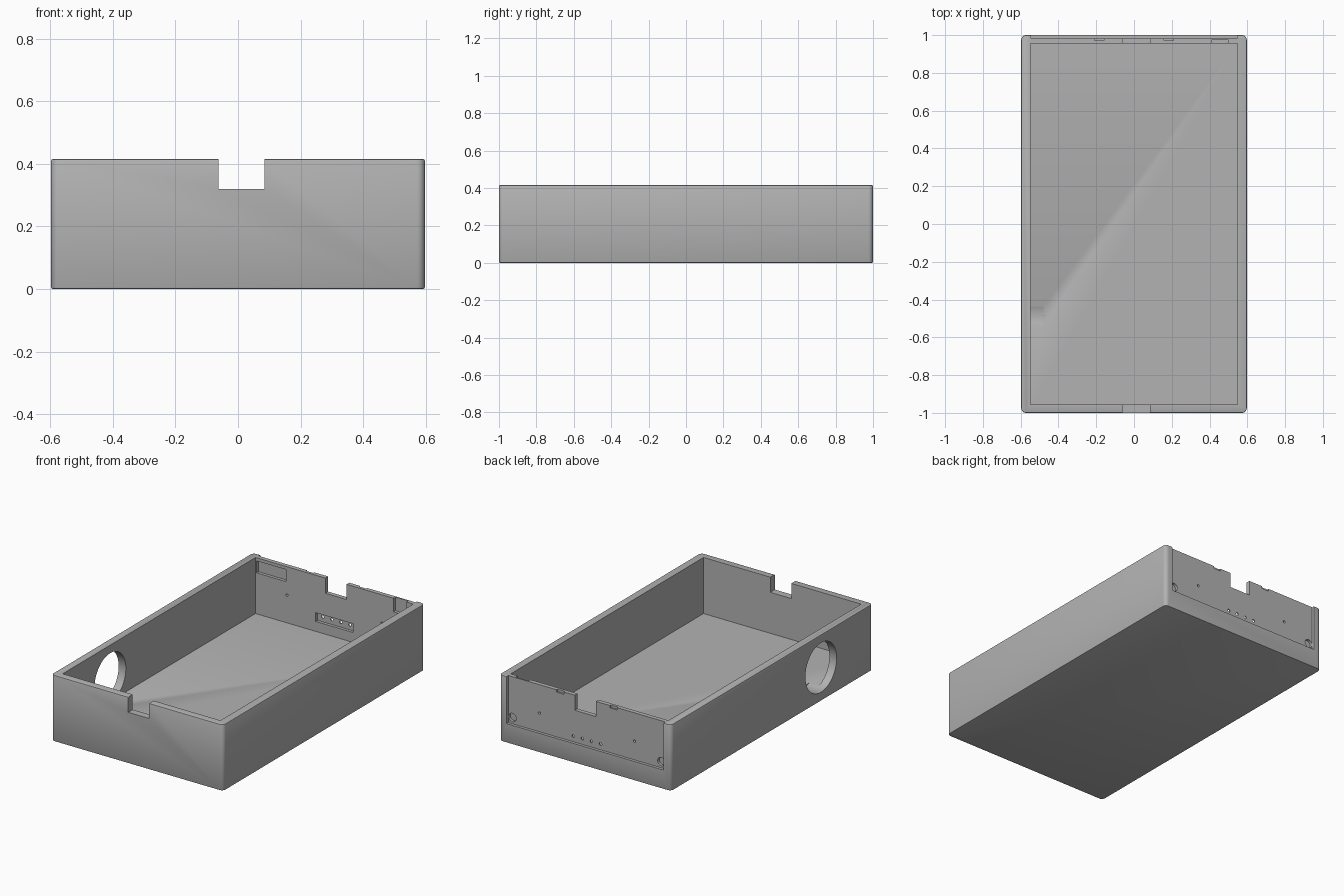
import bpy, bmesh, math
from mathutils import Matrix, Vector

cube = bpy.data.objects.get("Cube")
if cube:
    bpy.data.objects.remove(cube, do_unlink=True)

H = 0.415          # overall height
INNER_Y = 0.955    # inside face of the end walls
RECESS_Y = 0.982   # face of the sunken back panel

grey = bpy.data.materials.new("matte_grey")
grey.use_nodes = True
colour = (0.45, 0.45, 0.45, 1)
grey.diffuse_color = colour
grey.node_tree.nodes["Principled BSDF"].inputs["Base Color"].default_value = colour


def make_object(name, bm):
    mesh = bpy.data.meshes.new(name)
    bm.to_mesh(mesh)
    bm.free()
    mesh.materials.append(grey)
    obj = bpy.data.objects.new(name, mesh)
    bpy.context.collection.objects.link(obj)
    return obj


def block(x, y, z):
    """Box mesh spanning three (low, high) ranges."""
    bm = bmesh.new()
    bmesh.ops.create_cube(bm, size=1)
    bmesh.ops.scale(bm, vec=[b - a for a, b in (x, y, z)], verts=bm.verts)
    bmesh.ops.translate(bm, vec=[(a + b) / 2 for a, b in (x, y, z)], verts=bm.verts)
    return bm


def rod(centre, radius, length, axis, sides):
    """Cylinder mesh along the x or y axis."""
    turn = Matrix.Rotation(math.pi / 2, 4, "Y" if axis == "x" else "X")
    bm = bmesh.new()
    bmesh.ops.create_cone(bm, cap_ends=True, segments=sides, radius1=radius,
                          radius2=radius, depth=length,
                          matrix=Matrix.Translation(Vector(centre)) @ turn)
    return bm


# Outer body with rounded corners and softened rims
bm = block((-0.597, 0.597), (-1, 1), (0, H))
upright = [e for e in bm.edges if abs(e.verts[0].co.z - e.verts[1].co.z) > 0.1]
bmesh.ops.bevel(bm, geom=upright, offset=0.025, segments=5, profile=0.5, affect="EDGES")
rims = [e for e in bm.edges if abs(e.verts[0].co.z - e.verts[1].co.z) < 0.01]
bmesh.ops.bevel(bm, geom=rims, offset=0.006, segments=2, profile=0.5, affect="EDGES")
tray = make_object("tray", bm)

above = H + 0.1
pocket_y = (INNER_Y - 0.02, RECESS_Y - 0.008)
cuts = [
    # Cavity, cable notches in both ends, sunken back panel
    block((-0.547, 0.547), (-INNER_Y, INNER_Y), (0.063, above)),
    block((-0.062, 0.084), (-1.1, 1.1), (0.32, above)),
    block((-0.545, 0.545), (RECESS_Y, 1.1), (0.12, above)),
    # Pockets on the inside of the back wall
    block((-0.54, -0.335), pocket_y, (0.32, 0.395)),
    block((-0.13, 0.13), pocket_y, (0.125, 0.18)),
    block((0.41, 0.5), pocket_y, (0.33, above)),
    # Round port in the right side
    rod((-0.58, -0.485, 0.21), 0.155, 0.2, "x", 64),
]
# Screw holes, corner pits and catch slots, mirrored
for s in (-1, 1):
    cuts.append(rod((s * 0.33, 0.97, 0.237), 0.008, 0.1, "y", 16))
    cuts.append(rod((s * 0.517, 0.99, 0.159), 0.026, 0.05, "y", 32))
    cuts.append(block((s * 0.185 - 0.025, s * 0.185 + 0.025), (0.972, 0.99), (H - 0.015, above)))
# Row of indicator holes
for i in range(4):
    cuts.append(rod((-0.0945 + 0.063 * i, 0.97, 0.156), 0.009, 0.1, "y", 16))

# Cut everything out of the body, then drop the cutters
cutters = [make_object(f"cutter_{i}", c) for i, c in enumerate(cuts)]
for c in cutters:
    c.hide_render = True
    mod = tray.modifiers.new(c.name, "BOOLEAN")
    mod.operation = "DIFFERENCE"
    mod.solver = "EXACT"
    mod.object = c
bpy.context.view_layer.update()
graph = bpy.context.evaluated_depsgraph_get()
result = bpy.data.meshes.new_from_object(tray.evaluated_get(graph))
tray.modifiers.clear()
tray.data = result
for c in cutters:
    bpy.data.objects.remove(c, do_unlink=True)
result.materials.clear()
result.materials.append(grey)
for p in result.polygons:
    p.material_index = 0

bpy.ops.object.select_all(action="DESELECT")
tray.select_set(True)
bpy.context.view_layer.objects.active = tray
bpy.ops.object.shade_smooth_by_angle(angle=math.radians(35))
